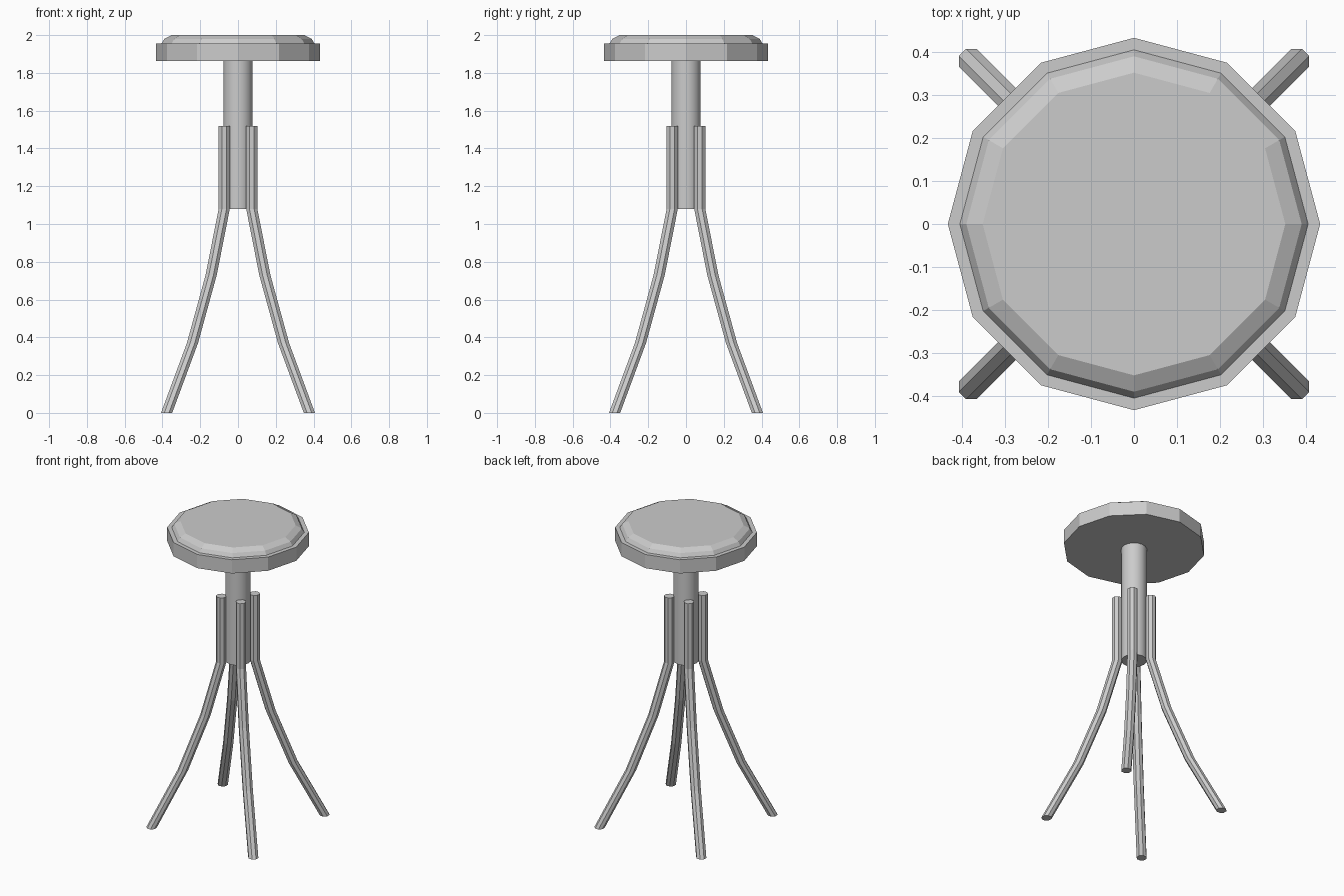
import bpy, bmesh, math

if "Cube" in bpy.data.objects:
    bpy.data.objects.remove(bpy.data.objects["Cube"])


def loft(name, rings, sides, turn=0.0):
    """Closed solid through horizontal polygon rings given as (x, y, z, radius)."""
    bm = bmesh.new()
    loops = []
    for x, y, z, r in rings:
        loops.append([bm.verts.new((x + r * math.cos(turn + 2 * math.pi * i / sides),
                                    y + r * math.sin(turn + 2 * math.pi * i / sides), z))
                      for i in range(sides)])
    for low, high in zip(loops, loops[1:]):
        for i in range(sides):
            j = (i + 1) % sides
            bm.faces.new((low[i], low[j], high[j], high[i]))
    bm.faces.new(loops[0][::-1])
    bm.faces.new(loops[-1])
    bmesh.ops.recalc_face_normals(bm, faces=bm.faces)
    mesh = bpy.data.meshes.new(name)
    bm.to_mesh(mesh)
    bm.free()
    obj = bpy.data.objects.new(name, mesh)
    bpy.context.collection.objects.link(obj)
    return obj


# Seat board with the bevelled cushion on top
loft("seat", [(0, 0, 1.863, 0.433), (0, 0, 1.955, 0.433), (0, 0, 1.955, 0.405),
              (0, 0, 1.98, 0.39), (0, 0, 2.0, 0.352)], 12)

# Central column
column = loft("column", [(0, 0, 1.08, 0.078), (0, 0, 1.865, 0.078)], 16)
column.data.shade_smooth()
bpy.context.view_layer.objects.active = column
column.select_set(True)
bpy.ops.object.shade_smooth_by_angle(angle=math.radians(30))

# Four splayed legs on the diagonals, octagonal in section
leg_path = [(0.378, 0.0), (0.241, 0.37), (0.142, 0.73), (0.073, 1.08), (0.073, 1.52)]
for name, sx, sy in (("front_right_leg", 1, -1), ("front_left_leg", -1, -1),
                     ("back_right_leg", 1, 1), ("back_left_leg", -1, 1)):
    loft(name, [(sx * d, sy * d, z, 0.032) for d, z in leg_path], 8, math.pi / 8)
